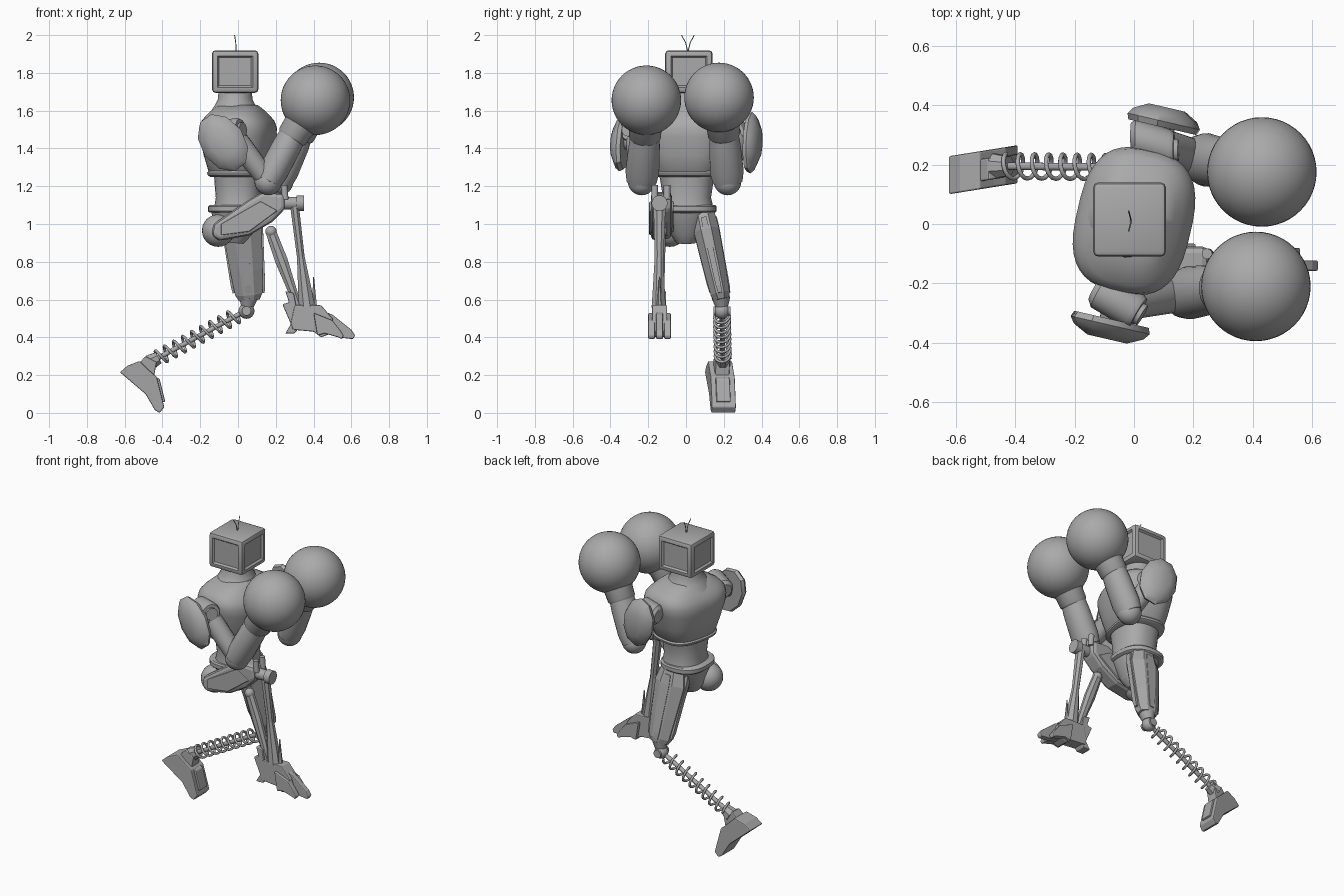
import bpy, bmesh, math
from mathutils import Vector, Matrix

cube = bpy.data.objects.get("Cube")
if cube:
    bpy.data.objects.remove(cube)

GREY = bpy.data.materials.new("plain grey")
GREY.use_nodes = True
GREY.diffuse_color = (0.4, 0.4, 0.4, 1)
GREY.node_tree.nodes["Principled BSDF"].inputs["Base Color"].default_value = (0.4, 0.4, 0.4, 1)
TURN = -13  # twist of the upper body


def finish(name, bm, smooth=40, bevel=0):
    bmesh.ops.recalc_face_normals(bm, faces=bm.faces)
    me = bpy.data.meshes.new(name)
    bm.to_mesh(me)
    bm.free()
    me.materials.append(GREY)
    ob = bpy.data.objects.new(name, me)
    bpy.context.collection.objects.link(ob)
    if bevel:
        mod = ob.modifiers.new("bevel", 'BEVEL')
        mod.width, mod.segments = bevel, 2
    if smooth:
        bpy.ops.object.select_all(action='DESELECT')
        bpy.context.view_layer.objects.active = ob
        ob.select_set(True)
        bpy.ops.object.shade_smooth_by_angle(angle=math.radians(smooth))


def loft(name, a, b, rings, sides=24, power=1, turn=0, smooth=40):
    """Rings (t, r1, r2) along a-b; r1 lies nearest the x axis, r2 across it."""
    a, b = Vector(a), Vector(b)
    d = (b - a).normalized()
    v = d.cross(Vector((1, 0, 0))) if abs(d.x) < 0.95 else Vector((0, 1, 0))
    v.normalize()
    u = v.cross(d)
    rot = Matrix.Rotation(math.radians(turn), 3, d)
    u, v = rot @ u, rot @ v
    bm = bmesh.new()
    loops = []
    for t, r1, r2 in rings:
        loop = []
        for i in range(sides):
            g = math.tau * (i + 0.5) / sides
            c, s = (math.copysign(abs(f) ** power, f) for f in (math.cos(g), math.sin(g)))
            loop.append(bm.verts.new(a.lerp(b, t) + u * c * r1 + v * s * r2))
        loops.append(loop)
    for p, q in zip(loops, loops[1:]):
        for i in range(sides):
            j = (i + 1) % sides
            bm.faces.new((p[i], p[j], q[j], q[i]))
    bm.faces.new(loops[0])
    bm.faces.new(loops[-1])
    finish(name, bm, smooth)


def rod(name, a, b, r, r2=None, sides=16, smooth=40):
    r2 = r2 or r
    loft(name, a, b, [(0, r, r), (1, r2, r2)], sides, smooth=smooth)


def ball(name, c, r, seg=32):
    bm = bmesh.new()
    bmesh.ops.create_uvsphere(bm, u_segments=seg, v_segments=seg // 2, radius=r)
    bm.transform(Matrix.Translation(c))
    finish(name, bm)


def plate(name, pts, y0, y1, bevel=0.006, skew=0):
    """Side profile given thickness in y; skew slides y along the length."""
    mid = sum(x for x, z in pts) / len(pts)
    bm = bmesh.new()
    f = bm.faces.new([bm.verts.new((x, y0 + skew * (x - mid), z)) for x, z in pts])
    r = bmesh.ops.extrude_face_region(bm, geom=[f])
    verts = [g for g in r["geom"] if isinstance(g, bmesh.types.BMVert)]
    bmesh.ops.translate(bm, verts=verts, vec=(0, y1 - y0, 0))
    finish(name, bm, 0, bevel)


def tube(name, pts, r, cyclic=False):
    cu = bpy.data.curves.new(name, 'CURVE')
    cu.dimensions, cu.bevel_depth, cu.bevel_resolution = '3D', r, 2
    cu.use_fill_caps = True
    sp = cu.splines.new('POLY')
    sp.points.add(len(pts) - 1)
    for p, q in zip(sp.points, pts):
        p.co = (*q, 1)
    sp.use_cyclic_u = cyclic
    cu.materials.append(GREY)
    bpy.context.collection.objects.link(bpy.data.objects.new(name, cu))


# Head: rounded box with shallow recessed screens on its sides
bm = bmesh.new()
bmesh.ops.create_cube(bm, size=1)
bm.transform(Matrix.Translation((-0.015, 0.015, 1.807)) @ Matrix.Diagonal((0.245, 0.25, 0.225, 1)))
bmesh.ops.bevel(bm, geom=bm.edges[:], offset=0.018, segments=2, profile=0.5, affect='EDGES')
sides = [f for f in bm.faces if f.calc_area() > 0.02 and abs(f.normal.z) < 0.5]
bmesh.ops.inset_individual(bm, faces=sides, thickness=0.016)
bmesh.ops.inset_individual(bm, faces=sides, thickness=0.012, depth=-0.012)
finish("head", bm, 25)
for s in (-1, 1):
    tube("antenna", [(-0.01, 0.01, 1.91), (-0.012, 0.01 + s * 0.012, 1.96),
                     (-0.018, 0.01 + s * 0.034, 2.0)], 0.0025)

# Neck, chest, waist and pelvis
loft("neck", (-0.015, 0.01, 1.58), (-0.015, 0.015, 1.71),
     [(0, 0.14, 0.15), (0.35, 0.11, 0.12), (0.6, 0.093, 0.1), (1, 0.088, 0.095)])
loft("chest", (0, 0.01, 1.25), (0, 0.01, 1.63),
     [(0, 0.125, 0.15), (0.05, 0.145, 0.175), (0.3, 0.172, 0.205), (0.55, 0.192, 0.235),
      (0.68, 0.194, 0.245), (0.78, 0.18, 0.24), (0.86, 0.155, 0.215), (0.93, 0.13, 0.17),
      (1, 0.1, 0.11)], 40, 0.72, TURN)
loft("waist", (0, 0.005, 1.07), (0, 0.005, 1.3),
     [(0, 0.13, 0.145), (0.3, 0.118, 0.128), (0.65, 0.125, 0.14), (1, 0.13, 0.155)], 32, 0.85)
loft("belt", (-0.015, 0.005, 1.06), (-0.015, 0.005, 1.1),
     [(0, 0.135, 0.15), (0.2, 0.145, 0.158), (0.8, 0.145, 0.158), (1, 0.135, 0.15)], 32, 0.8)
loft("pelvis", (-0.03, 0, 0.9), (-0.015, 0, 1.07),
     [(0, 0.06, 0.05), (0.3, 0.1, 0.085), (1, 0.13, 0.14)], 24, 0.85)
loft("chest_lower_trim", (0, 0.01, 1.25), (0, 0.01, 1.28),
     [(0, 0.14, 0.17), (0.3, 0.153, 0.183), (0.7, 0.155, 0.186), (1, 0.147, 0.178)], 40, 0.72, TURN)

# Arms: shoulder barrel, pad, upper arm, forearm and round glove
ARMS = [  # side, barrel back, barrel front, elbow, wrist, glove, pad, pad tilt
    ("right", (-0.13, -0.215, 1.48), (0.015, -0.3, 1.5), (0.16, -0.235, 1.225),
     (0.3, -0.215, 1.49), (0.41, -0.21, 1.655), (-0.08, -0.34, 1.43), -36, -1),
    ("left", (-0.01, 0.295, 1.48), (0.135, 0.25, 1.49), (0.22, 0.22, 1.225),
     (0.335, 0.2, 1.5), (0.43, 0.175, 1.67), (0.1, 0.345, 1.43), -20, 1),
]
for side, back, front, elbow, wrist, glove, pad, tilt, s in ARMS:
    back, front = Vector(back), Vector(front)
    ax = (front - back).normalized()
    mid = back.lerp(front, 0.6)
    rod(side + "_shoulder_axle", mid - Vector((0, s * 0.1, 0)), Vector(pad), 0.04)
    loft(side + "_shoulder_barrel", back, front,
         [(0, 0.045, 0.045), (0.12, 0.064, 0.064), (0.9, 0.064, 0.064), (1, 0.056, 0.056)])
    rod(side + "_shoulder_cap", front, front + ax * 0.015, 0.038)
    loft(side + "_upper_arm", mid, elbow,
         [(0, 0.055, 0.055), (0.3, 0.06, 0.06), (0.8, 0.055, 0.06), (1, 0.05, 0.055)], 16)
    ball(side + "_elbow", elbow, 0.073, 24)
    loft(side + "_forearm", elbow, wrist,
         [(0, 0.07, 0.08), (0.2, 0.078, 0.09), (0.7, 0.077, 0.083), (1, 0.07, 0.075)])
    loft(side + "_glove_cuff", Vector(wrist).lerp(Vector(elbow), 0.15), glove,
         [(0, 0.07, 0.075), (0.06, 0.082, 0.085), (0.3, 0.085, 0.088),
          (0.5, 0.11, 0.11), (0.7, 0.14, 0.14)])
    ball(side + "_glove", glove, 0.184, 48)
    # Shoulder pad: faceted shallow dome
    turn = Matrix.Rotation(math.radians(TURN), 4, 'Z') @ Matrix.Rotation(math.radians(tilt), 4, 'Y')
    bm = bmesh.new()
    levels = []
    for depth, k in ((-0.02, 0.94), (0.0, 1), (0.022, 0.88), (0.048, 0.5)):
        levels.append([bm.verts.new(turn @ Vector((
            0.12 * k * math.cos(g), s * depth, 0.168 * k * math.sin(g))) + Vector(pad))
            for g in (math.tau * i / 10 for i in range(10))])
    for p, q in zip(levels, levels[1:]):
        for i in range(10):
            bm.faces.new((p[i], p[i - 1], q[i - 1], q[i]))
    bm.faces.new(levels[0])
    bm.faces.new(levels[-1])
    finish(side + "_shoulder_pad", bm, 32)

# Raised leg: thigh blade, knee drum, twin shin struts and clawed foot
ball("right_hip", (-0.105, -0.085, 0.965), 0.086, 24)
plate("right_thigh", [(-0.14, 0.94), (-0.1, 0.91), (0.06, 0.94), (0.18, 1.01), (0.25, 1.08),
                      (0.25, 1.16), (0.13, 1.17), (0.06, 1.13), (-0.13, 1.0)], -0.185, -0.075, 0.022)
plate("right_thigh_panel", [(-0.09, 0.94), (0.06, 0.96), (0.21, 1.07), (0.12, 1.12), (-0.09, 1.0)],
      -0.195, -0.065)
rod("right_knee_drum", (0.22, -0.14, 1.11), (0.33, -0.14, 1.11), 0.034, sides=20)
rod("right_knee_cap", (0.31, -0.14, 1.11), (0.35, -0.14, 1.11), 0.042, sides=20)
for y in (-0.165, -0.1):
    rod("right_knee_bolt", (0.25, y, 1.13), (0.245, y, 1.205), 0.018, sides=10)
loft("right_front_strut", (0.3, -0.14, 1.09), (0.365, -0.145, 0.56),
     [(0, 0.025, 0.035), (0.5, 0.022, 0.025), (0.85, 0.04, 0.035), (1, 0.045, 0.04)], 8, smooth=0)
loft("right_rear_strut", (0.17, -0.13, 0.97), (0.32, -0.14, 0.56),
     [(0, 0.03, 0.025), (0.4, 0.036, 0.025), (1, 0.02, 0.025)], 8, smooth=0)
ball("right_strut_joint", (0.175, -0.13, 0.96), 0.03, 16)
rod("right_ankle_spike", (0.405, -0.14, 0.57), (0.4, -0.14, 0.72), 0.014, 0.003, 6, 0)
plate("right_foot", [(0.28, 0.48), (0.3, 0.57), (0.44, 0.57), (0.5, 0.5), (0.52, 0.43),
                     (0.44, 0.4), (0.4, 0.43), (0.29, 0.44)], -0.18, -0.1)
plate("right_heel", [(0.25, 0.645), (0.295, 0.635), (0.31, 0.56), (0.33, 0.46), (0.3, 0.42),
                     (0.25, 0.42), (0.28, 0.47), (0.235, 0.575), (0.27, 0.585)], -0.175, -0.105)
for y, tip, lift in ((-0.182, 0.56, 0.03), (-0.14, 0.62, 0), (-0.098, 0.56, 0.03)):
    plate("right_toe", [(0.4, 0.56 - lift), (0.5, 0.52 - lift), (tip - 0.02, 0.44), (tip, 0.41),
                        (tip - 0.01, 0.39), (0.53, 0.4), (0.46, 0.42), (0.42, 0.41)],
          y - 0.018, y + 0.018)

# Standing leg: panelled thigh, knee, spring shin and block foot
hip, knee = Vector((0.015, 0.088, 1.06)), Vector((0.06, 0.188, 0.6))
loft("left_thigh", hip, knee, [(0, 0.085, 0.067), (0.2, 0.112, 0.073), (0.65, 0.093, 0.064),
                               (0.93, 0.078, 0.055), (1, 0.06, 0.045)], 8, smooth=0)
for i in range(4):
    g = math.tau * i / 4
    off = Vector((math.cos(g) * 0.088, math.sin(g) * 0.056, 0))
    loft("left_thigh_panel", hip.lerp(knee, 0.05) + off, hip.lerp(knee, 0.92) + off * 0.8,
         [(0, 0.025, 0.02), (0.15, 0.034, 0.024), (0.9, 0.027, 0.02), (1, 0.02, 0.014)], 4, smooth=0)
rod("left_knee_collar", (0.055, 0.185, 0.61), (0.05, 0.19, 0.565), 0.05, 0.035)
ball("left_knee", (0.045, 0.19, 0.54), 0.042, 24)
rod("left_knee_pin", (0.045, 0.145, 0.54), (0.045, 0.235, 0.54), 0.025)
top, low = Vector((0.03, 0.19, 0.535)), Vector((-0.47, 0.195, 0.265))
d = (low - top).normalized()
side, up = Vector((0, 1, 0)), d.cross(Vector((0, 1, 0)))
COILS, STEP = 9, 16
tube("left_shin_spring",
     [top.lerp(low, 0.06 + 0.86 * i / (COILS * STEP))
      + 0.041 * (side * math.cos(math.tau * i / STEP) + up * math.sin(math.tau * i / STEP))
      for i in range(COILS * STEP + 1)], 0.0075)
rod("left_shin_core", top, low, 0.013, sides=12)
rod("left_ankle", top.lerp(low, 0.9), low, 0.035, 0.045, 8, 0)
plate("left_foot", [(-0.625, 0.215), (-0.585, 0.25), (-0.52, 0.275), (-0.47, 0.225), (-0.43, 0.19),
                    (-0.39, 0.03), (-0.415, 0.0), (-0.44, 0.015), (-0.49, 0.1)],
      0.122, 0.25, 0.006, 0.16)
plate("left_foot_ankle_block", [(-0.535, 0.25), (-0.49, 0.3), (-0.43, 0.27), (-0.445, 0.19)],
      0.15, 0.225, 0.006, 0.16)
plate("left_foot_top_ridge", [(-0.45, 0.2), (-0.415, 0.18), (-0.385, 0.06), (-0.42, 0.05)],
      0.158, 0.232, 0.006, 0.16)
